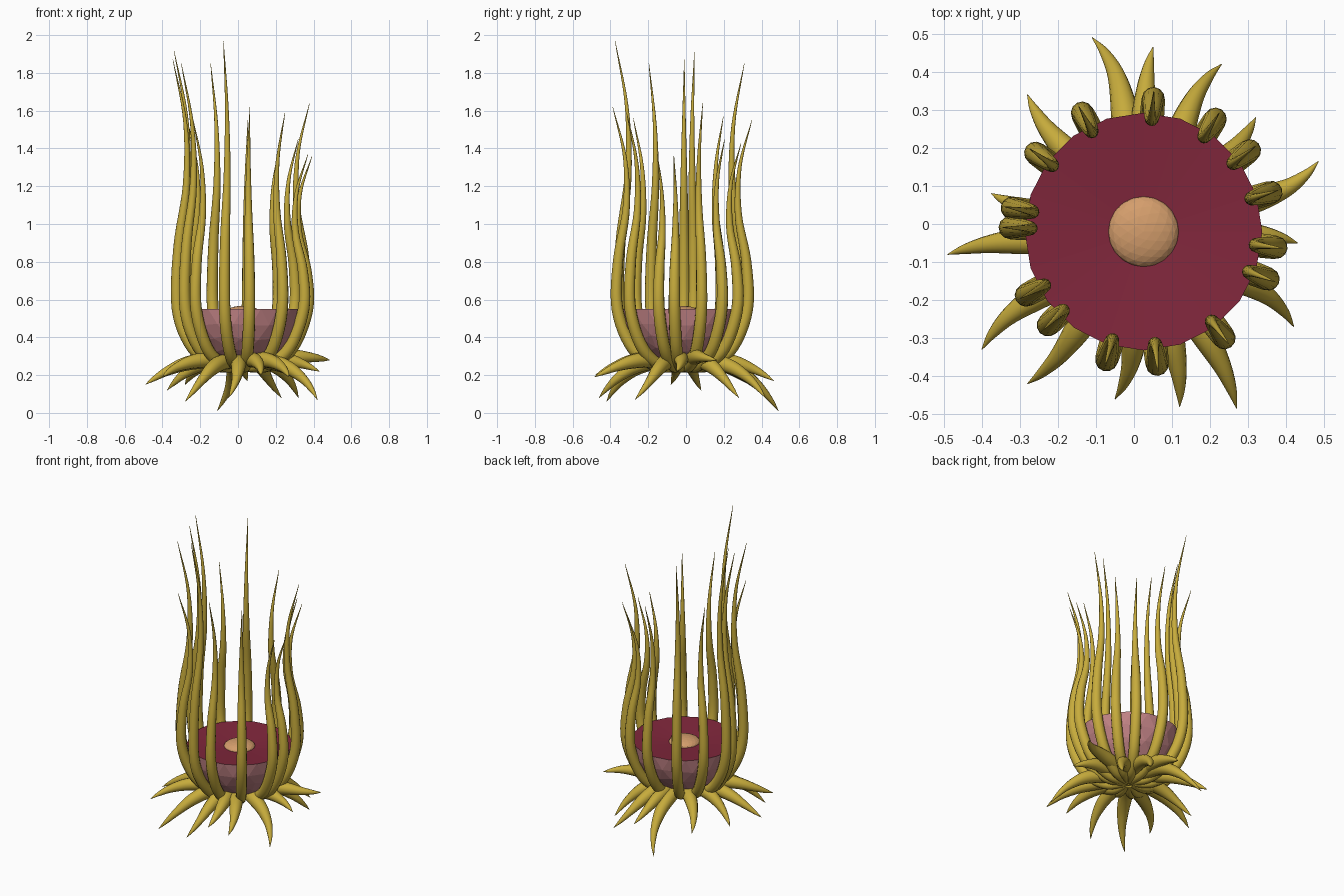
import bpy, bmesh, math
from mathutils import Vector

if "Cube" in bpy.data.objects:
    bpy.data.objects.remove(bpy.data.objects["Cube"])

CX, CY = 0.025, -0.02


def material(name, rgb):
    m = bpy.data.materials.new(name)
    m.diffuse_color = (*rgb, 1)
    m.use_nodes = True
    m.node_tree.nodes["Principled BSDF"].inputs["Base Color"].default_value = m.diffuse_color
    return m


GOLD = material("gold", (0.57, 0.41, 0.045))
PINK = material("pink", (0.52, 0.22, 0.23))
RED = material("dark_red", (0.22, 0.02, 0.045))
TAN = material("tan", (0.66, 0.34, 0.15))


def mesh_object(name, bm, mat):
    me = bpy.data.meshes.new(name)
    bm.to_mesh(me)
    bm.free()
    me.materials.append(mat)
    ob = bpy.data.objects.new(name, me)
    bpy.context.collection.objects.link(ob)
    return ob


def spline_points(pts, steps=6):
    """Catmull-Rom through (x, y, z, radius) points."""
    p = [Vector(q) for q in pts]
    p = [2 * p[0] - p[1]] + p + [2 * p[-1] - p[-2]]
    out = []
    for i in range(1, len(p) - 2):
        a, b, c, d = p[i - 1:i + 3]
        for k in range(steps):
            t = k / steps
            out.append(0.5 * (2 * b + (c - a) * t + (2 * a - 5 * b + 4 * c - d) * t * t
                              + (3 * b - a - 3 * c + d) * t ** 3))
    return out + [p[-2]]


def tentacle(name, pts, sides=12):
    """Smooth tapered tube swept along the path."""
    path = spline_points(pts)
    bm = bmesh.new()
    rings = []
    side = None
    for i, q in enumerate(path):
        tan = (path[min(i + 1, len(path) - 1)] - path[max(i - 1, 0)]).to_3d().normalized()
        if side is None:
            side = tan.cross(Vector((0, 0, 1)))
        side = (side - tan * side.dot(tan)).normalized()
        up = tan.cross(side)
        r = max(q[3], 0.001)
        rings.append([bm.verts.new(q.to_3d() + r * (math.cos(a) * side + math.sin(a) * up))
                      for a in (2 * math.pi * k / sides for k in range(sides))])
    for a, b in zip(rings, rings[1:]):
        for k in range(sides):
            n = (k + 1) % sides
            bm.faces.new((a[k], a[n], b[n], b[k]))
    bm.faces.new(rings[0])
    bm.faces.new(rings[-1])
    bmesh.ops.recalc_face_normals(bm, faces=bm.faces)
    for f in bm.faces:
        f.smooth = len(f.verts) == 4
    mesh_object(name, bm, GOLD)


# Faceted bowl: lower half of an icosphere
bm = bmesh.new()
bmesh.ops.create_icosphere(bm, subdivisions=3, radius=0.312)
bmesh.ops.bisect_plane(bm, geom=bm.verts[:] + bm.edges[:] + bm.faces[:],
                       plane_co=(0, 0, 0), plane_no=(0, 0, 1), clear_outer=True)
bmesh.ops.translate(bm, verts=bm.verts, vec=(CX, CY, 0.55))
rim = sorted([v.co.copy() for v in bm.verts if abs(v.co.z - 0.55) < 1e-4],
             key=lambda c: math.atan2(c.y - CY, c.x - CX))
mesh_object("bowl", bm, PINK)

# Slightly sunken disc filling the bowl
bm = bmesh.new()
mid = bm.verts.new((CX, CY, 0.525))
ring = [bm.verts.new(c) for c in rim]
for i, v in enumerate(ring):
    bm.faces.new((mid, v, ring[(i + 1) % len(ring)]))
mesh_object("disc", bm, RED)

# Central dome
bm = bmesh.new()
bmesh.ops.create_icosphere(bm, subdivisions=3, radius=0.093)
bmesh.ops.scale(bm, verts=bm.verts, vec=(1, 1, 0.4))
bmesh.ops.translate(bm, verts=bm.verts, vec=(CX, CY, 0.53))
mesh_object("center_dome", bm, TAN)

# Upright tentacles: (x, y) at the rim and tip height
UPRIGHT = [(-0.13, 0.28, 1.85), (0.05, 0.32, 1.55), (0.21, 0.27, 1.43), (0.30, 0.19, 1.45),
           (0.35, 0.08, 1.64), (0.36, -0.06, 1.36), (0.34, -0.14, 1.37), (0.23, -0.29, 1.59),
           (0.06, -0.36, 1.62), (-0.07, -0.35, 1.97), (-0.22, -0.26, 1.56), (-0.27, -0.18, 1.85),
           (-0.31, -0.01, 1.87), (-0.31, 0.04, 1.92), (-0.25, 0.18, 1.57)]
for i, (x, y, h) in enumerate(UPRIGHT):
    a = math.atan2(y - CY, x - CX)
    s = h - 0.55
    prof = [(0.02, 0.24, 0.02), (0.14, 0.25, 0.03), (0.265, 0.345, 0.032), (0.345, 0.55, 0.031),
            (0.34, 0.55 + s * 0.25, 0.027), (0.298, 0.55 + s * 0.5, 0.019),
            (0.305, 0.55 + s * 0.75, 0.010), (0.37, h, 0.001)]
    tentacle(f"upright_tentacle_{i + 1}",
             [(CX + r * math.cos(a), CY + r * math.sin(a), z, w) for r, z, w in prof])

# Drooping base tentacles: tip position and sideways bend
DROOP = [(-0.11, 0.49, 0.01, -1), (0.05, 0.465, 0.17, 0.4), (0.23, 0.42, 0.08, 0.8),
         (0.32, 0.28, 0.08, -0.6), (0.485, 0.165, 0.28, -1), (0.43, -0.05, 0.22, 0.5),
         (0.42, -0.27, 0.07, 1), (0.27, -0.485, 0.19, 0.5), (0.12, -0.48, 0.2, 0.5),
         (-0.05, -0.46, 0.08, 0.8), (-0.28, -0.42, 0.06, 0.6), (-0.40, -0.33, 0.19, -0.8),
         (-0.49, -0.08, 0.15, -0.4), (-0.375, 0.08, 0.12, 0.5), (-0.28, 0.34, 0.15, 0.6)]
TAPER = [(0, 0.02), (0.2, 0.036), (0.4, 0.041), (0.6, 0.036), (0.78, 0.024), (0.91, 0.013), (1, 0.001)]
for i, (x, y, z, bend) in enumerate(DROOP):
    dx, dy = x - CX, y - CY
    pts = []
    for t, w in TAPER:
        off = bend * 0.08 * math.sin(math.pi * t) * t * t
        pts.append((CX + dx * t - dy * off / 0.45, CY + dy * t + dx * off / 0.45,
                    0.25 + (z - 0.25) * t ** 2.3 + 0.04 * math.sin(math.pi * t), w))
    tentacle(f"base_tentacle_{i + 1}", pts)
